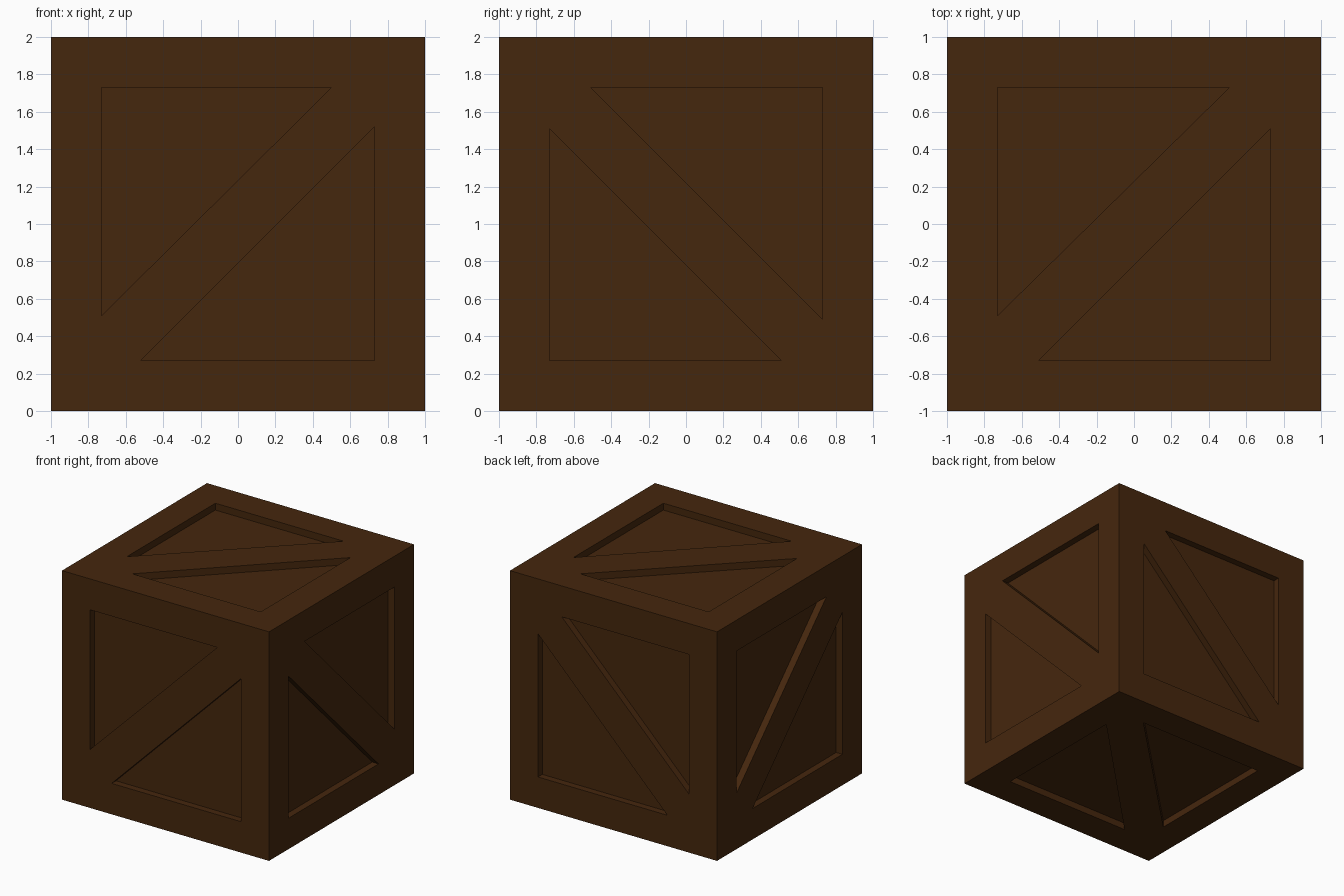
import bpy, bmesh
from mathutils import Vector

if "Cube" in bpy.data.objects:
    bpy.data.objects.remove(bpy.data.objects["Cube"])

DEPTH = 0.06   # how far each panel is sunk
OUT = 0.1      # how far the cutters stick out of the box

# Crate body: 2 x 2 x 2 box standing on z = 0
bpy.ops.mesh.primitive_cube_add(size=2, location=(0, 0, 1))
crate = bpy.context.object
crate.name = "wooden_crate"

# Triangular panels on either side of the diagonal brace (face coordinates, centred)
xz = [[(-.73, .73), (.5, .73), (-.73, -.49)], [(.73, -.73), (.73, .52), (-.52, -.73)]]
yz = [[(-.51, .73), (.73, .73), (.73, -.51)], [(-.73, .51), (-.73, -.73), (.51, -.73)]]
xy = [[(-.73, .73), (.51, .73), (-.73, -.49)], [(.73, -.73), (.73, .51), (-.51, -.73)]]

# For each axis: triangles and a map from (u, v, distance along axis) to 3D
faces = [
    (xz, lambda u, v, d: Vector((u, d, v + 1))),
    (yz, lambda u, v, d: Vector((d, u, v + 1))),
    (xy, lambda u, v, d: Vector((u, v, d + 1))),
]

# Panel cutters: one prism per triangle on both opposite faces
bm = bmesh.new()
for triangles, place in faces:
    for tri in triangles:
        for side in (-1, 1):
            inner = [bm.verts.new(place(u, v, side * (1 - DEPTH))) for u, v in tri]
            outer = [bm.verts.new(place(u, v, side * (1 + OUT))) for u, v in tri]
            bm.faces.new(inner)
            bm.faces.new(outer[::-1])
            for i in range(3):
                j = (i + 1) % 3
                bm.faces.new((inner[j], inner[i], outer[i], outer[j]))
bmesh.ops.recalc_face_normals(bm, faces=bm.faces)
mesh = bpy.data.meshes.new("panel_cutters")
bm.to_mesh(mesh)
bm.free()
cutters = bpy.data.objects.new("panel_cutters", mesh)
bpy.context.collection.objects.link(cutters)
cutters.hide_render = True

# Sink the panels into the box
cut = crate.modifiers.new("sunken_panels", 'BOOLEAN')
cut.operation = 'DIFFERENCE'
cut.solver = 'EXACT'
cut.object = cutters
bpy.context.view_layer.objects.active = crate
bpy.ops.object.modifier_apply(modifier=cut.name)
bpy.data.objects.remove(cutters)

# Dark wood colour
wood = bpy.data.materials.new("dark_wood")
wood.diffuse_color = (0.06, 0.02, 0.004, 1)
wood.use_nodes = True
wood.node_tree.nodes["Principled BSDF"].inputs["Base Color"].default_value = wood.diffuse_color
crate.data.materials.clear()
crate.data.materials.append(wood)
